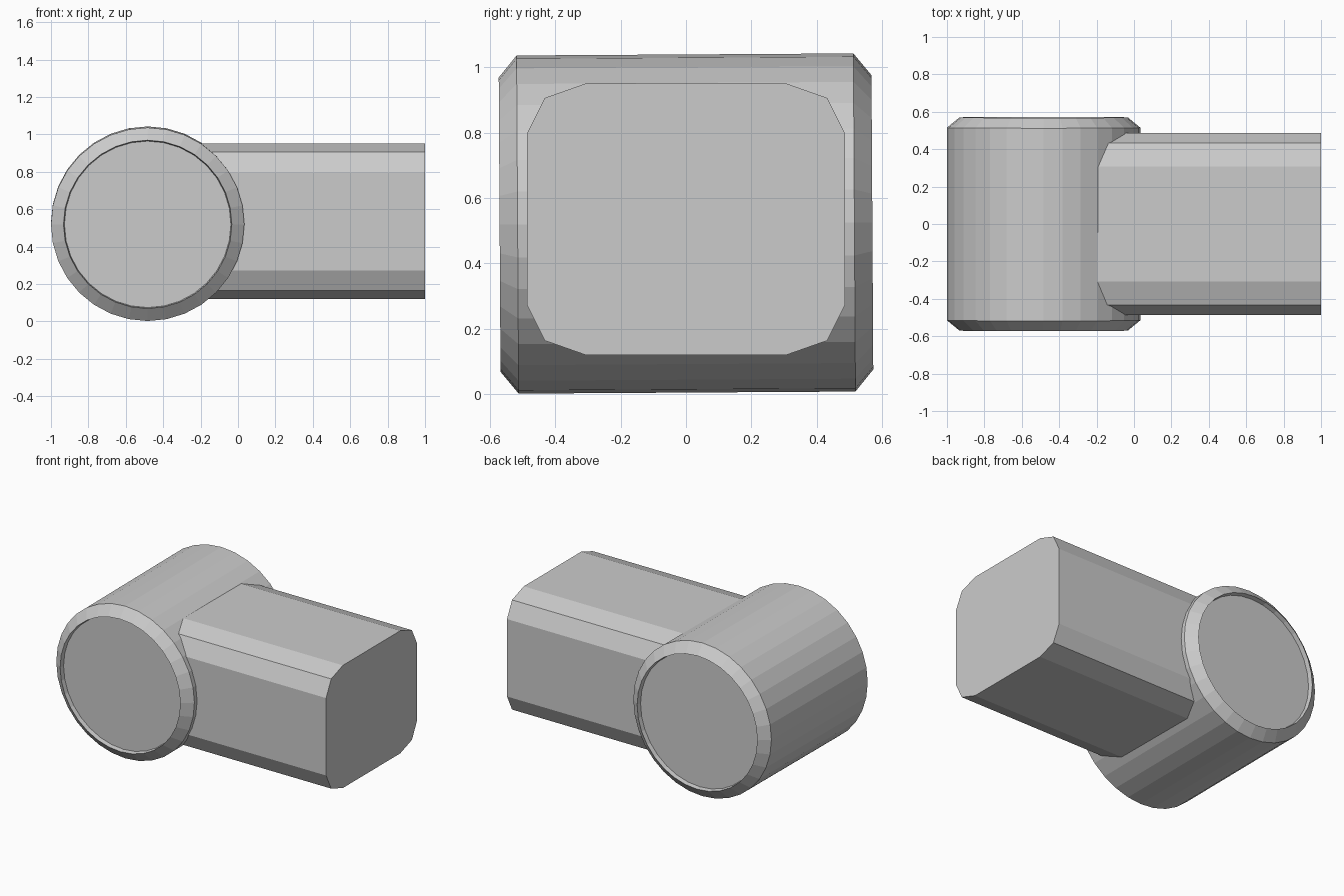
import bpy, bmesh, math

if "Cube" in bpy.data.objects:
    bpy.data.objects.remove(bpy.data.objects["Cube"])

def make_object(name, bm):
    bmesh.ops.recalc_face_normals(bm, faces=bm.faces)
    mesh = bpy.data.meshes.new(name)
    bm.to_mesh(mesh)
    bm.free()
    ob = bpy.data.objects.new(name, mesh)
    bpy.context.collection.objects.link(ob)
    return ob

def loft(name, rings):
    """Join equal-sized point rings with quads and cap both ends."""
    bm = bmesh.new()
    loops = [[bm.verts.new(p) for p in ring] for ring in rings]
    n = len(loops[0])
    for a, b in zip(loops, loops[1:]):
        for i in range(n):
            j = (i + 1) % n
            bm.faces.new((a[i], a[j], b[j], b[i]))
    bm.faces.new(loops[0])
    bm.faces.new(loops[-1])
    return make_object(name, bm)

# Drum lying along y: chamfered rims with slightly recessed end discs
SIDES = 32
half = [(0.445, 0.54), (0.45, 0.57), (0.517, 0.515)]
profile = [(r, -y) for r, y in half] + [(r, y) for r, y in reversed(half)]
angles = [2 * math.pi * i / SIDES for i in range(SIDES)]
drum = loft("drum", [[(r * math.cos(a), y, r * math.sin(a)) for a in angles]
                     for r, y in profile])
drum.location = (-0.483, 0, 0.522)
drum.rotation_euler.x = math.radians(0.35)

# Arm along x: rounded rectangular section, its inner end buried in the drum
corner = [(0.486, 0.262), (0.432, 0.371), (0.307, 0.415)]
section = (corner + [(-y, z) for y, z in reversed(corner)]
           + [(-y, -z) for y, z in corner]
           + [(y, -z) for y, z in reversed(corner)])
arm = loft("arm", [[(x, y, z + 0.535) for y, z in section] for x in (-0.45, 1.0)])
